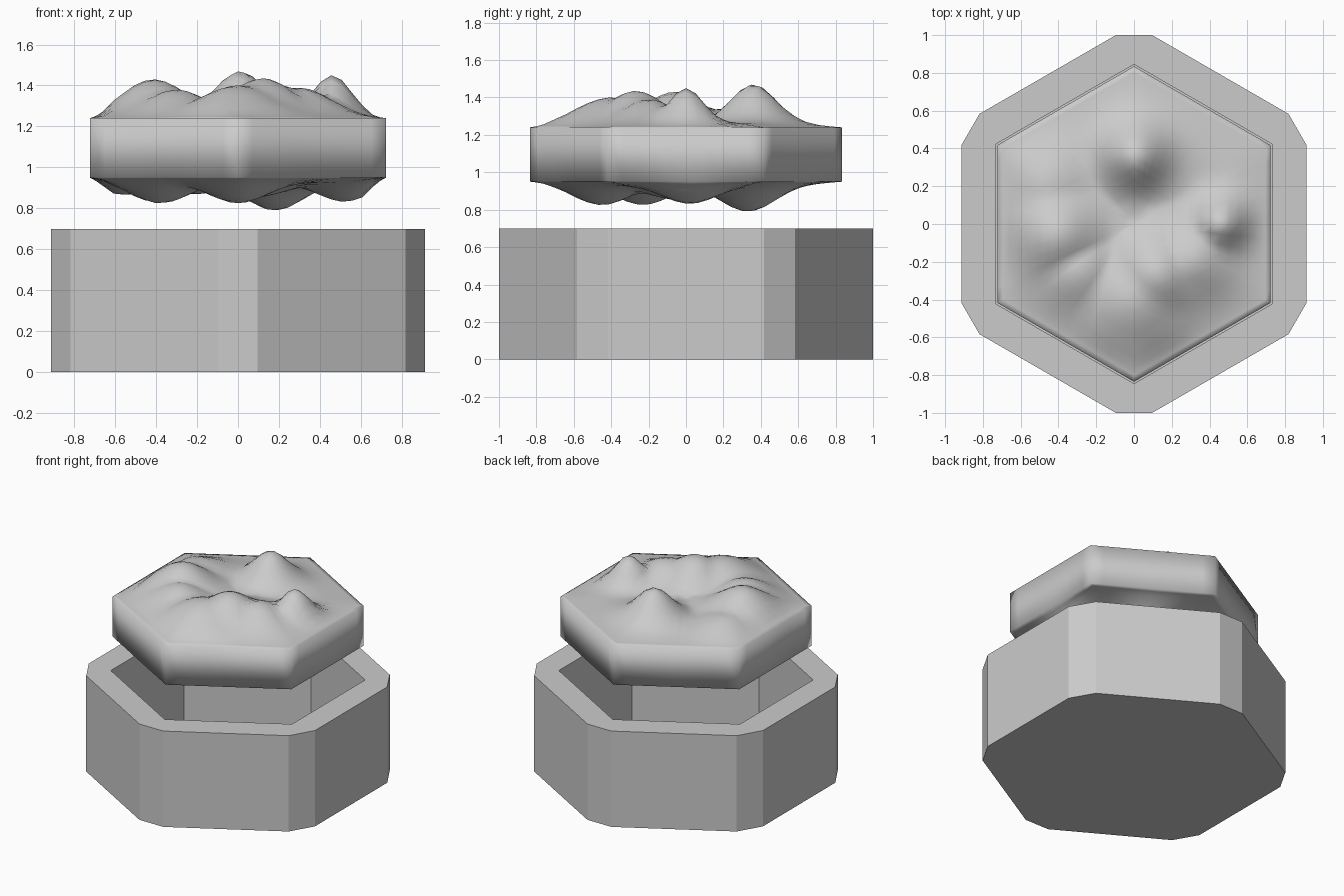
import bpy, bmesh, math
from mathutils import Vector, Matrix

if "Cube" in bpy.data.objects:
    bpy.data.objects.remove(bpy.data.objects["Cube"])


def make_object(name, bm, smooth=False):
    bmesh.ops.recalc_face_normals(bm, faces=bm.faces)
    mesh = bpy.data.meshes.new(name)
    bm.to_mesh(mesh)
    bm.free()
    for p in mesh.polygons:
        p.use_smooth = smooth
    obj = bpy.data.objects.new(name, mesh)
    bpy.context.collection.objects.link(obj)
    return obj


def hex_points(local):
    """Repeat points given at the +y corner around all six corners."""
    return [Matrix.Rotation(math.radians(60 * k), 2) @ Vector(p)
            for k in range(6) for p in local]


# Hexagonal pot: clipped outer corners, sharp inner hexagon, thin floor
bm = bmesh.new()
ring = lambda pts, z: [bm.verts.new((p.x, p.y, z)) for p in pts]
outer = hex_points([(0.096, 1.0), (-0.096, 1.0)])
inner = hex_points([(0, 0.845)])
o0, o1 = ring(outer, 0), ring(outer, 0.7)
i1, i0 = ring(inner, 0.7), ring(inner, 0.012)
for k in range(12):
    n = (k + 1) % 12
    bm.faces.new((o0[k], o0[n], o1[n], o1[k]))
for k in range(6):
    n = (k + 1) % 6
    bm.faces.new((o1[2 * k], o1[2 * k + 1], i1[k]))
    bm.faces.new((o1[2 * k + 1], o1[2 * n], i1[n], i1[k]))
    bm.faces.new((i1[k], i1[n], i0[n], i0[k]))
bm.faces.new(o0)
bm.faces.new(i0)
make_object("pot", bm)

# Soil plug hovering above the pot: mounds are (x, y, height, width)
TOP = [(0.01, 0.36, 0.21, 0.17), (-0.41, -0.06, 0.17, 0.22),
       (0.46, 0.0, 0.19, 0.13), (0.12, -0.27, 0.175, 0.22),
       (0.0, -0.4, 0.14, 0.25), (-0.3, -0.25, 0.12, 0.2),
       (0.3, -0.2, 0.13, 0.2), (-0.45, 0.2, 0.08, 0.2)]
BOTTOM = [(0.18, 0.33, 0.14, 0.2), (-0.38, -0.23, 0.105, 0.2),
          (0.0, -0.45, 0.105, 0.2), (0.53, 0.02, 0.1, 0.2),
          (-0.58, 0.1, 0.07, 0.2), (0.05, -0.02, 0.08, 0.25),
          (-0.2, 0.4, 0.06, 0.2)]
RINGS = [0.07 * i for i in range(1, 14)] + [0.96, 1.0]


def mound(p, bumps, t):
    h = max(a * math.exp(-((p - Vector((x, y))).length / w) ** 2)
            for x, y, a, w in bumps)
    return h * min(1, (1 - t) / 0.15)


def cap(bm, bumps, z, sign):
    """Rough hexagonal surface; returns its outer rim."""
    corners = hex_points([(0, 0.835)])
    prev, n = None, 10
    for t in RINGS:
        pts = [corners[k].lerp(corners[(k + 1) % 6], j / n) * t
               for k in range(6) for j in range(n)]
        cur = [bm.verts.new((p.x, p.y, z + sign * (mound(p, bumps, t) + 0.02 * min(1, (1 - t) / 0.3))))
               for p in pts]
        if prev:
            for i in range(len(cur)):
                j = (i + 1) % len(cur)
                bm.faces.new((prev[i], prev[j], cur[j], cur[i]))
        else:
            c = bm.verts.new((0, 0, z + sign * mound(Vector((0, 0)), bumps, 0)))
            for i in range(len(cur)):
                bm.faces.new((c, cur[i], cur[(i + 1) % len(cur)]))
        prev = cur
    return prev


bm = bmesh.new()
a = cap(bm, TOP, 1.24, 1)
b = cap(bm, BOTTOM, 0.95, -1)
for i in range(len(a)):
    j = (i + 1) % len(a)
    bm.faces.new((a[i], a[j], b[j], b[i]))
make_object("soil", bm, smooth=True)
